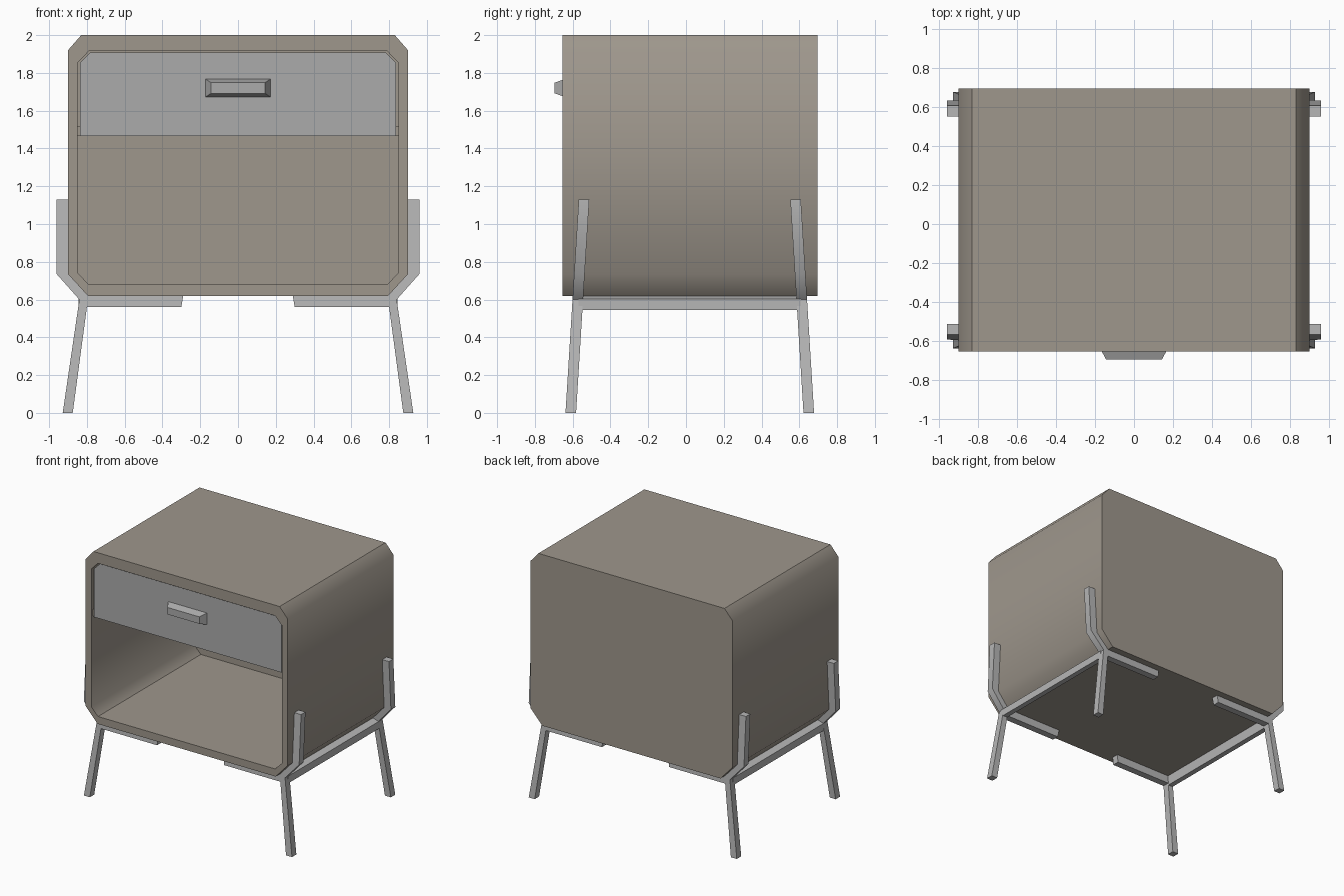
import bpy, bmesh, math

if "Cube" in bpy.data.objects:
    bpy.data.objects.remove(bpy.data.objects["Cube"])

MID_Y = 0.02                      # centre of the cabinet body in depth
FRONT, BACK = -0.655, 0.695


def make_object(name, bm, mat=None, smooth_angle=None):
    bmesh.ops.recalc_face_normals(bm, faces=bm.faces)
    mesh = bpy.data.meshes.new(name)
    bm.to_mesh(mesh)
    bm.free()
    if smooth_angle:
        mesh.shade_smooth()
        mesh.set_sharp_from_angle(angle=math.radians(smooth_angle))
    if mat:
        mesh.materials.append(mat)
    obj = bpy.data.objects.new(name, mesh)
    bpy.context.collection.objects.link(obj)
    return obj


def bridge(bm, a, b):
    n = len(a)
    for i in range(n):
        j = (i + 1) % n
        bm.faces.new((a[i], a[j], b[j], b[i]))


def loft(name, loops, **kw):
    """Join a series of equal-length point loops, capping both ends."""
    bm = bmesh.new()
    rings = [[bm.verts.new(p) for p in loop] for loop in loops]
    for a, b in zip(rings, rings[1:]):
        bridge(bm, a, b)
    bm.faces.new(rings[0])
    bm.faces.new(rings[-1])
    return make_object(name, bm, **kw)


def prism(name, profile, y0, y1, **kw):
    """Extrude an (x, z) profile along y."""
    return loft(name, [[(x, y, z) for x, z in profile] for y in (y0, y1)], **kw)


def octagon(x, z0, z1, bottom_cut, top_cut, y):
    """Chamfered rectangle; each cut is (dx, dz)."""
    (bx, bz), (tx, tz) = bottom_cut, top_cut
    half = [(x - bx, z0), (x, z0 + bz), (x, z1 - tz), (x - tx, z1)]
    pts = half + [(-px, pz) for px, pz in reversed(half)]
    return [(px, y, pz) for px, pz in pts]


def rect(x, z0, z1, y):
    return [(-x, y, z0), (x, y, z0), (x, y, z1), (-x, y, z1)]


def material(name, rgb):
    mat = bpy.data.materials.new(name)
    mat.diffuse_color = (*rgb, 1)
    mat.use_nodes = True
    mat.node_tree.nodes["Principled BSDF"].inputs["Base Color"].default_value = mat.diffuse_color
    return mat


wood = material("warm_grey_wood", (0.345, 0.31, 0.265))
metal = material("grey_metal", (0.47, 0.47, 0.47))
panel = material("grey_panel", (0.41, 0.41, 0.41))

# Cabinet shell: back, outer walls, front rim, inner walls, inner back
outer = (0.90, 0.62, 2.0, (0.105, 0.115), (0.07, 0.08))
inner = (0.85, 0.68, 1.915, (0.06, 0.062), (0.06, 0.062))
loft("cabinet", [octagon(*outer, BACK), octagon(*outer, FRONT),
                 octagon(*inner, FRONT), octagon(*inner, BACK - 0.04)],
     mat=wood, smooth_angle=45)

# Shelf under the drawer
prism("shelf", [(-0.85, 1.465), (0.85, 1.465), (0.85, 1.52), (-0.85, 1.52)],
      FRONT + 0.025, BACK - 0.04, mat=wood)

# Drawer front with clipped top corners
prism("drawer_front", [(-0.837, 1.465), (0.837, 1.465), (0.837, 1.852),
                       (0.783, 1.907), (-0.783, 1.907), (-0.837, 1.852)],
      -0.642, -0.60, mat=panel)

# Tapered drawer handle
loft("drawer_handle", [rect(0.173, 1.672, 1.768, -0.64),
                       rect(0.143, 1.692, 1.748, -0.695)], mat=panel)

# Legs: side arm, corner bend, splayed foot and short under-bar in one profile
leg = [(0.96, 1.13), (0.96, 0.735), (0.84, 0.60), (0.928, 0), (0.875, 0),
       (0.80, 0.56), (0.30, 0.56), (0.29, 0.62), (0.795, 0.62),
       (0.90, 0.735), (0.90, 1.13)]
rail = [(0.845, 0.603), (0.845, 0.545), (0.803, 0.545), (0.795, 0.62)]


def leg_y(z):                     # legs lean outward towards the floor
    return 0.63 - 0.07 * z / 1.13


for side, sx in (("right", 1), ("left", -1)):
    for end, sy in (("front", -1), ("back", 1)):
        loft(f"{end}_{side}_leg",
             [[(sx * x, MID_Y + sy * (leg_y(z) + w), z) for x, z in leg]
              for w in (-0.028, 0.028)], mat=metal, smooth_angle=45)
    # Rail joining front and back legs
    prism(f"{side}_rail", [(sx * x, z) for x, z in rail],
          MID_Y - 0.59, MID_Y + 0.59, mat=metal)
